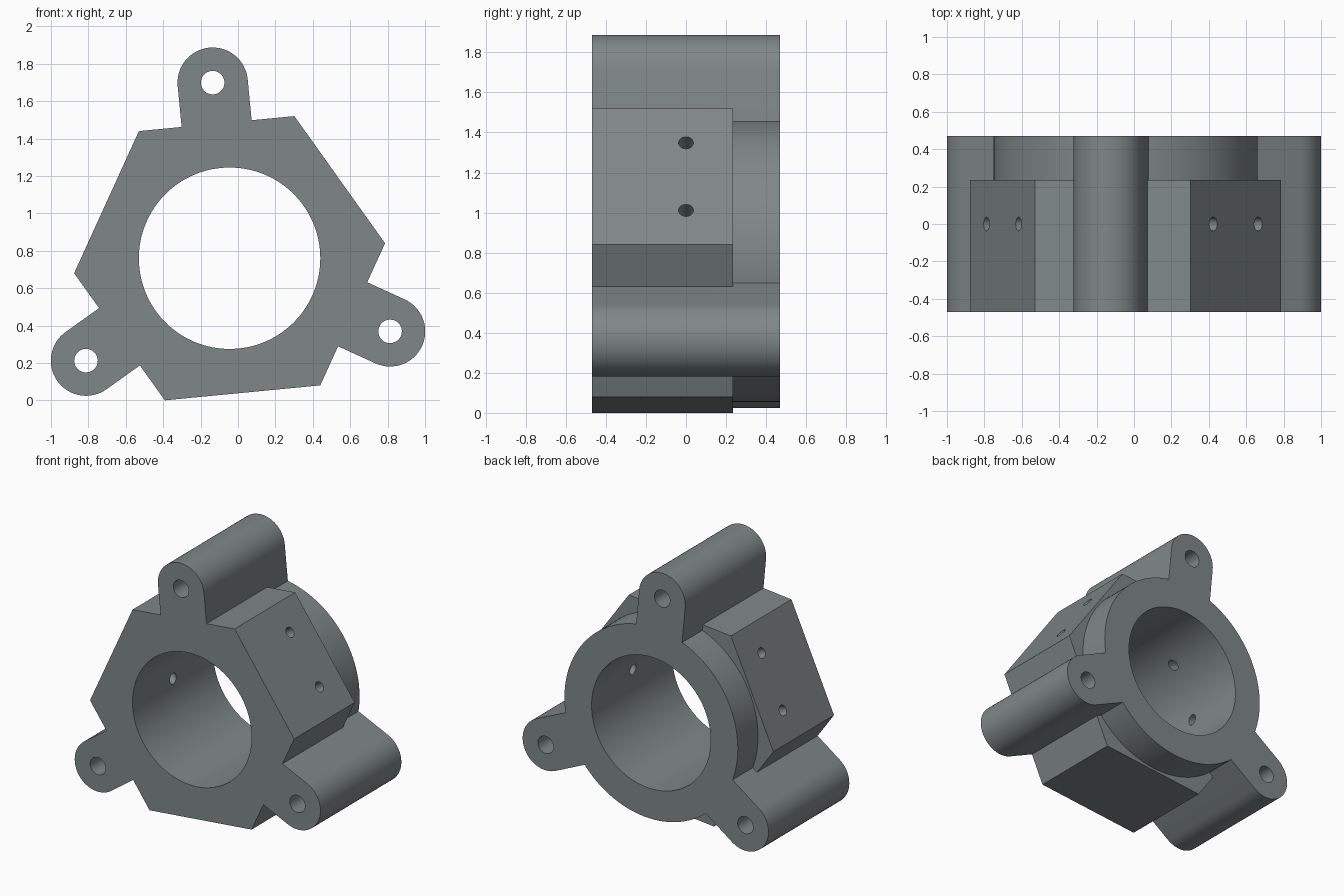
import bpy, bmesh, math
from mathutils import Matrix, Vector

if "Cube" in bpy.data.objects:
    bpy.data.objects.remove(bpy.data.objects["Cube"])

CX, CZ = -0.045, 0.76          # bore axis
TILT = math.radians(5.5)       # rotation of the whole bracket about its axis
HALF = 0.47                    # half depth along y
BORE_R, CORE_R, HEX_R = 0.485, 0.706, 0.835
LUG_D, LUG_R, PIN_R = 0.943, 0.188, 0.063
FACE_D, SCREW_T, SCREW_R = HEX_R * math.cos(math.pi / 6), 0.207, 0.037

metal = bpy.data.materials.new("grey metal")
metal.diffuse_color = (0.216, 0.245, 0.245, 1)
metal.use_nodes = True
metal.node_tree.nodes["Principled BSDF"].inputs["Base Color"].default_value = metal.diffuse_color


def arc(r, n, start=0.0, sweep=2 * math.pi, cx=0.0, cy=0.0, closed=True):
    steps = n if closed else n - 1
    return [(cx + r * math.cos(start + sweep * i / steps),
             cy + r * math.sin(start + sweep * i / steps)) for i in range(n)]


def prism(name, profile, y0, y1, angle=0.0, helper=False):
    """Extrude an (x, z) profile along y, turned by angle about the bore axis."""
    bm = bmesh.new()
    c, s = math.cos(angle), math.sin(angle)
    pts = [(CX + x * c - z * s, CZ + x * s + z * c) for x, z in profile]
    face = bm.faces.new([bm.verts.new((x, y0, z)) for x, z in pts])
    out = bmesh.ops.extrude_face_region(bm, geom=[face])
    verts = [g for g in out["geom"] if isinstance(g, bmesh.types.BMVert)]
    bmesh.ops.translate(bm, vec=(0, y1 - y0, 0), verts=verts)
    return finish(name, bm, helper)


def finish(name, bm, helper):
    bmesh.ops.recalc_face_normals(bm, faces=bm.faces)
    me = bpy.data.meshes.new(name)
    bm.to_mesh(me)
    bm.free()
    me.materials.append(metal)
    ob = bpy.data.objects.new(name, me)
    bpy.context.collection.objects.link(ob)
    ob.hide_render = helper
    return ob


def screw_hole(angle, t):
    """Cutter running square to a clamp face, through one wall only."""
    n = Vector((math.cos(angle), 0, math.sin(angle)))
    side = Vector((-n.z, 0, n.x))
    bm = bmesh.new()
    bmesh.ops.create_cone(bm, cap_ends=True, segments=24, radius1=SCREW_R,
                          radius2=SCREW_R, depth=0.7)
    pos = Vector((CX, 0, CZ)) + n * 0.55 + side * t
    rot = n.to_track_quat('Z', 'Y').to_matrix().to_4x4()
    bm.transform(Matrix.Translation(pos) @ rot)
    return finish("screw_hole_cutter", bm, True)


def combine(target, other, op):
    mod = target.modifiers.new(op.title(), 'BOOLEAN')
    mod.operation, mod.object, mod.solver = op, other, 'EXACT'
    bpy.context.view_layer.objects.active = target
    bpy.ops.object.modifier_apply(modifier=mod.name)
    bpy.data.objects.remove(other)


# Round core and the hexagonal front block
body = prism("clamp_body", arc(CORE_R, 128), -HALF, HALF)
combine(body, prism("hex_block", arc(HEX_R, 6), -HALF, 0.235, TILT), 'UNION')

# Three full-depth mounting lugs
lug = arc(LUG_R, 33, -math.pi / 2, math.pi, LUG_D, 0, False)
lug += [(0.58, LUG_R), (0.58, -LUG_R)]
lug_angles = [TILT + math.radians(90 + 120 * i) for i in range(3)]
for a in lug_angles:
    combine(body, prism("mounting_lug", lug, -HALF, HALF, a), 'UNION')

# Main bore, lug holes, and paired screw holes in the three clamp faces
combine(body, prism("bore_cutter", arc(BORE_R, 128), -1, 1, 0, True), 'DIFFERENCE')
for a in lug_angles:
    pin = arc(PIN_R, 32, cx=LUG_D)
    combine(body, prism("lug_hole_cutter", pin, -1, 1, a, True), 'DIFFERENCE')
    for t in (-SCREW_T, SCREW_T):
        combine(body, screw_hole(a + math.pi / 3, t), 'DIFFERENCE')

# Smooth the round walls, keep machined edges crisp
bpy.ops.object.select_all(action='DESELECT')
body.select_set(True)
bpy.context.view_layer.objects.active = body
bpy.ops.object.shade_smooth_by_angle(angle=math.radians(25))
